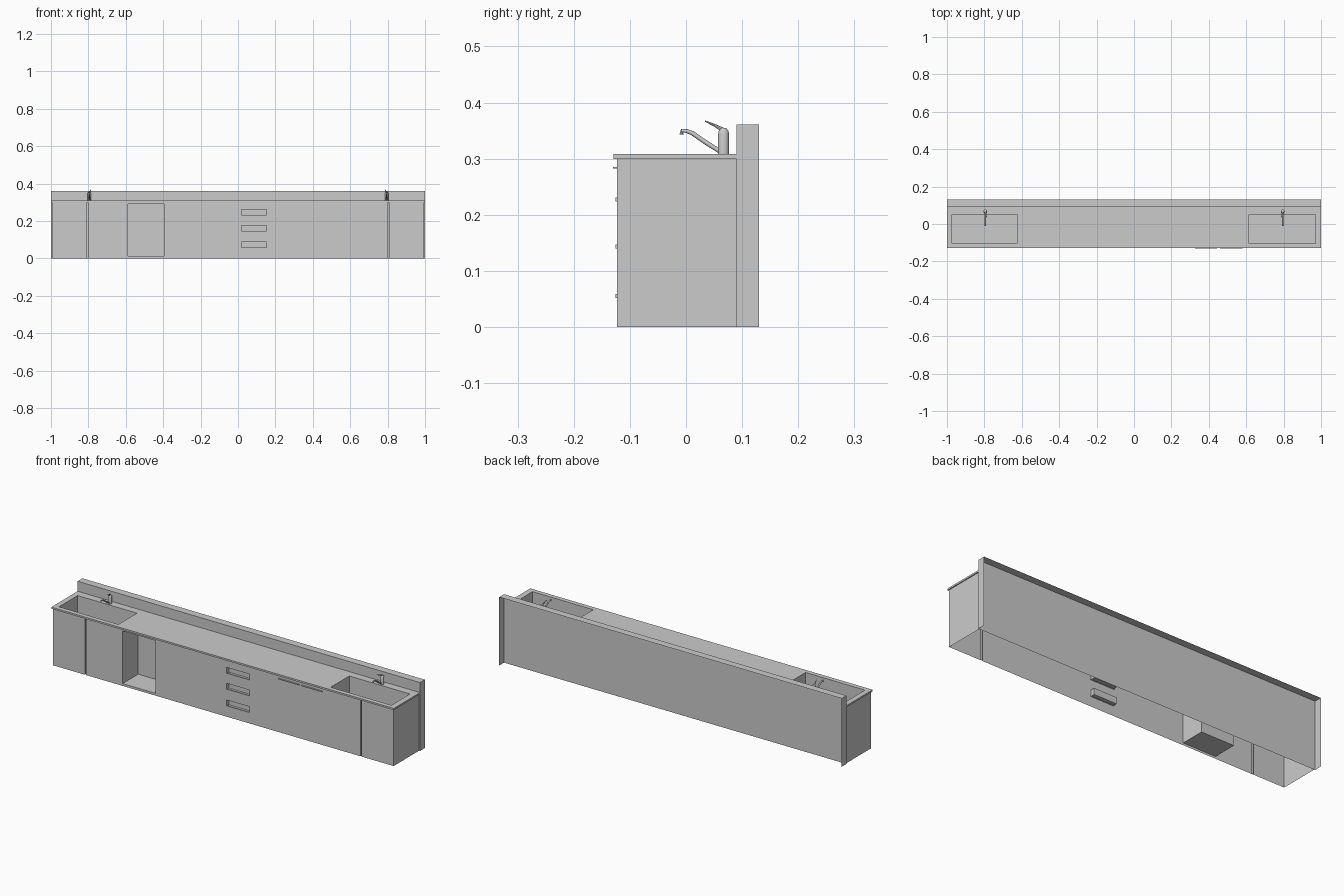
import bpy, bmesh, math
from mathutils import Vector

if "Cube" in bpy.data.objects:
    bpy.data.objects.remove(bpy.data.objects["Cube"])

TOP, FRONT, BACK = 0.308, -0.123, 0.09


def finish(name, bm, smooth=False):
    me = bpy.data.meshes.new(name)
    bm.to_mesh(me)
    bm.free()
    ob = bpy.data.objects.new(name, me)
    bpy.context.collection.objects.link(ob)
    if smooth:
        bpy.ops.object.select_all(action='DESELECT')
        ob.select_set(True)
        bpy.context.view_layer.objects.active = ob
        bpy.ops.object.shade_smooth_by_angle(angle=math.radians(40))
    return ob


def shell(name, lo, hi, skip=(), inward=False):
    """Thin-walled box with the faces in skip left open."""
    bm = bmesh.new()
    for axis in range(3):
        for side in (0, 1):
            if '-+'[side] + 'xyz'[axis] in skip:
                continue
            a, b = (axis + 1) % 3, (axis + 2) % 3
            pts = []
            for s, t in ((0, 0), (1, 0), (1, 1), (0, 1)):
                p = [0, 0, 0]
                p[axis] = (lo, hi)[side][axis]
                p[a], p[b] = (lo, hi)[s][a], (lo, hi)[t][b]
                pts.append(p)
            if (side == 0) != inward:
                pts.reverse()
            bm.faces.new([bm.verts.new(p) for p in pts])
    bmesh.ops.remove_doubles(bm, verts=bm.verts, dist=1e-5)
    return finish(name, bm)


def panel(name, outer, holes, place, flip=False):
    """Flat sheet with rectangular holes (u0, u1, v0, v1)."""
    us = sorted({u for r in [outer] + holes for u in r[:2]})
    vs = sorted({v for r in [outer] + holes for v in r[2:]})
    bm = bmesh.new()
    for u0, u1 in zip(us, us[1:]):
        for v0, v1 in zip(vs, vs[1:]):
            u, v = (u0 + u1) / 2, (v0 + v1) / 2
            if any(h[0] < u < h[1] and h[2] < v < h[3] for h in holes):
                continue
            pts = [place(*p) for p in ((u0, v0), (u1, v0), (u1, v1), (u0, v1))]
            bm.faces.new([bm.verts.new(p) for p in (pts[::-1] if flip else pts)])
    bmesh.ops.remove_doubles(bm, verts=bm.verts, dist=1e-5)
    bmesh.ops.dissolve_limit(bm, angle_limit=0.01, verts=bm.verts, edges=bm.edges)
    return finish(name, bm)


def tube(name, rings, n=12):
    """Capped tube through (point, radius) rings."""
    bm = bmesh.new()
    pts = [Vector(p) for p, r in rings]
    loops = []
    for i, (p, r) in enumerate(rings):
        d = (pts[min(i + 1, len(pts) - 1)] - pts[max(i - 1, 0)]).normalized()
        side = d.cross((1, 0, 0)).normalized()
        up = side.cross(d)
        loops.append([bm.verts.new(pts[i] + r * (math.cos(2 * math.pi * k / n) * side
                      + math.sin(2 * math.pi * k / n) * up)) for k in range(n)])
    for a, b in zip(loops, loops[1:]):
        for k in range(n):
            bm.faces.new((a[k], a[(k + 1) % n], b[(k + 1) % n], b[k]))
    bm.faces.new(loops[0])
    bm.faces.new(loops[-1])
    bmesh.ops.recalc_face_normals(bm, faces=bm.faces)
    return finish(name, bm, True)


# Back splash: open behind and below
shell("back_wall", (-1, BACK, 0), (1, 0.13, 0.361), ('+y', '-z'))

# Cabinet ends and pierced front
shell("cabinet_ends", (-0.995, FRONT, 0), (0.995, BACK, 0.3), ('-y', '+y', '-z', '+z'))
niche = (-0.588, -0.395, 0.012, 0.29)
slots = [(0.018, 0.152, z, z + 0.034) for z in (0.054, 0.142, 0.226)]
grooves = [(s * 0.805 - 0.003, s * 0.805 + 0.003, 0, 0.3) for s in (-1, 1)]
panel("cabinet_front", (-0.995, 0.995, 0, 0.3), [niche] + slots + grooves,
      lambda u, v: (u, FRONT, v))


def recess(name, r, depth, skip=()):
    return shell(name, (r[0], FRONT, r[2]), (r[1], FRONT + depth, r[3]),
                 ('-y',) + skip, True)


# Open niche, drawer finger pulls and door grooves
recess("open_niche", niche, 0.13)
for s in slots:
    recess("drawer_pull", s, 0.022)
    shell("drawer_pull_lip", (s[0] - 0.002, FRONT - 0.003, s[2] - 0.002),
          (s[1] + 0.002, FRONT + 0.004, s[2] + 0.005))
for g in grooves:
    recess("door_groove", g, 0.01, ('-z', '+z'))

# Twin door pulls under the worktop edge
for x0, x1 in ((0.325, 0.445), (0.46, 0.58)):
    shell("door_pull", (x0, -0.13, 0.282), (x1, FRONT + 0.002, 0.285))

# Worktop with two basins
basins = [(-0.972, -0.625, -0.105, 0.05), (0.615, 0.97, -0.105, 0.05)]
rim = (-1, 1, -0.129, BACK)
panel("worktop", rim, basins, lambda u, v: (u, v, TOP))
panel("worktop_underside", rim, basins, lambda u, v: (u, v, 0.299), True)
shell("worktop_edge", (-1, -0.129, 0.299), (1, BACK, TOP), ('+z', '-z', '+y'))
for b in basins:
    shell("basin", (b[0], b[2], 0.185), (b[1], b[3], TOP), ('+z',), True)

# Mixer taps, mirrored left and right
for s in (-1, 1):
    x, y = s * 0.795, 0.067
    tube("tap_body", [((x, y, TOP - 0.002), 0.010), ((x, y, 0.343), 0.010),
                      ((x, y, 0.350), 0.0085), ((x, y, 0.354), 0.005),
                      ((x, y, 0.355), 0.001)], 16)
    tube("tap_spout", [((x, 0.062, 0.312), 0.004), ((x, 0.035, 0.329), 0.004),
                       ((x, 0.012, 0.345), 0.004), ((x, 0.002, 0.349), 0.0035),
                       ((x, -0.007, 0.350), 0.0035), ((x, -0.008, 0.343), 0.0035)], 10)
    tube("tap_lever", [((x, 0.066, 0.351), 0.004), ((x - s * 0.004, 0.052, 0.359), 0.0025),
                       ((x - s * 0.008, 0.034, 0.367), 0.0012)], 8)
